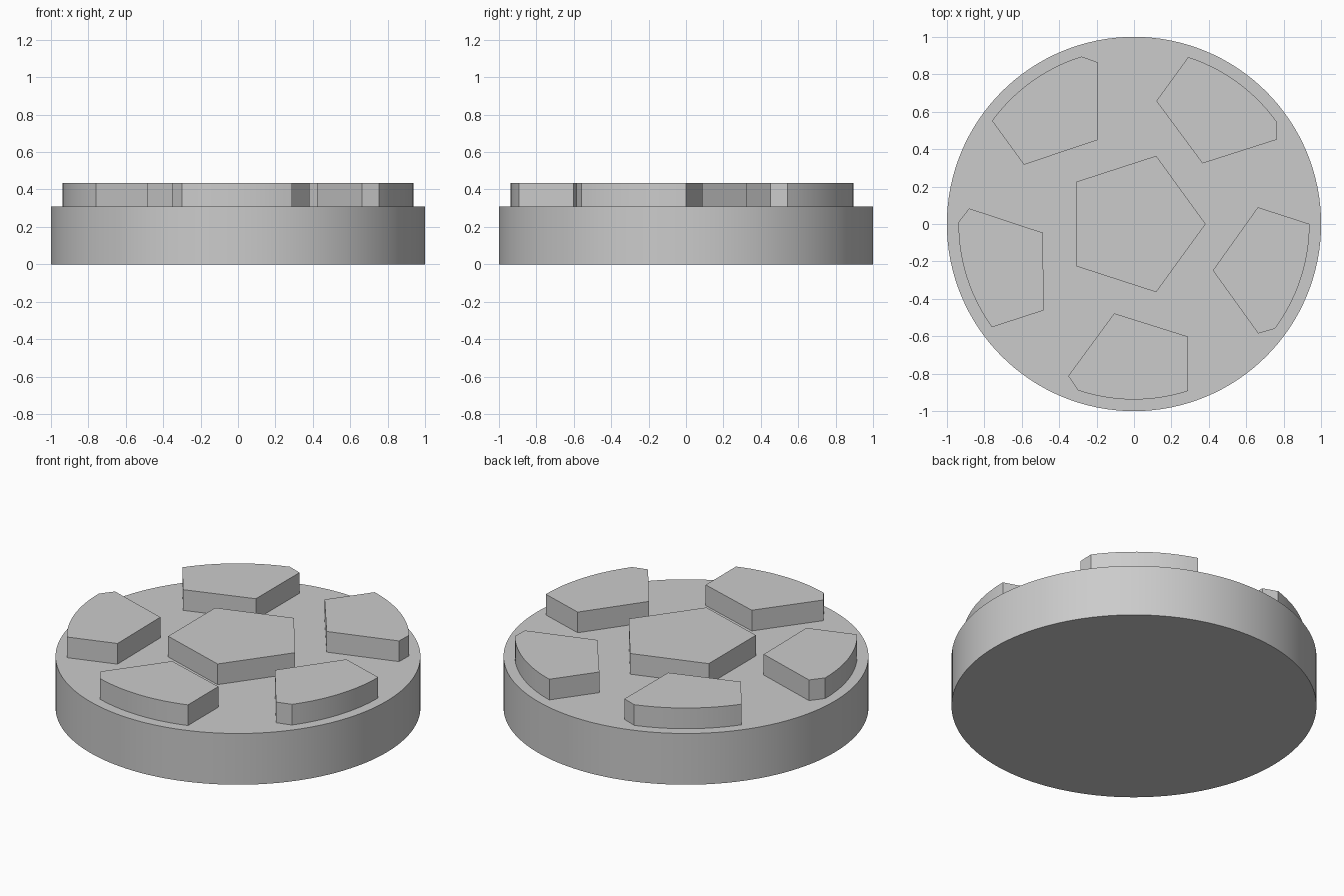
import bpy
import bmesh
from math import cos, sin, radians

BASE_TOP = 0.31
TILE_TOP = 0.435

if "Cube" in bpy.data.objects:
    bpy.data.objects.remove(bpy.data.objects["Cube"], do_unlink=True)

grey = bpy.data.materials.new("plain grey")
grey.use_nodes = True
colour = (0.6, 0.6, 0.6, 1.0)
grey.diffuse_color = colour
grey.node_tree.nodes["Principled BSDF"].inputs["Base Color"].default_value = colour


def polar(radius, degrees):
    return radius * cos(radians(degrees)), radius * sin(radians(degrees))


def prism(name, outline, bottom, top):
    """Extrude a counter-clockwise outline upward into a solid."""
    bm = bmesh.new()
    face = bm.faces.new([bm.verts.new((x, y, bottom)) for x, y in outline])
    extruded = bmesh.ops.extrude_face_region(bm, geom=[face], use_keep_orig=True)
    verts = [v for v in extruded["geom"] if isinstance(v, bmesh.types.BMVert)]
    bmesh.ops.translate(bm, verts=verts, vec=(0, 0, top - bottom))
    bmesh.ops.recalc_face_normals(bm, faces=bm.faces)
    mesh = bpy.data.meshes.new(name)
    bm.to_mesh(mesh)
    bm.free()
    mesh.materials.append(grey)
    obj = bpy.data.objects.new(name, mesh)
    bpy.context.collection.objects.link(obj)
    bpy.ops.object.select_all(action="DESELECT")
    obj.select_set(True)
    bpy.context.view_layer.objects.active = obj
    bpy.ops.object.shade_smooth_by_angle(angle=radians(20))
    return obj


# Round base disc
prism("base_disc", [polar(1, i * 360 / 128) for i in range(128)], 0, BASE_TOP)

# Raised pentagon in the middle
prism("centre_pentagon", [polar(0.383, i * 72) for i in range(5)], BASE_TOP, TILE_TOP)

# Five raised outer panels, each with a rounded rim edge
rim = [polar(0.938, -36.6 + i * 36.6 / 14) for i in range(15)]
panel = [polar(0.489, -30.5), polar(0.885, -41.4)] + rim + [polar(0.668, 7.7)]
for i in range(5):
    obj = prism(f"outer_panel_{i + 1}", panel, BASE_TOP, TILE_TOP)
    obj.rotation_euler.z = radians(72 * i)
